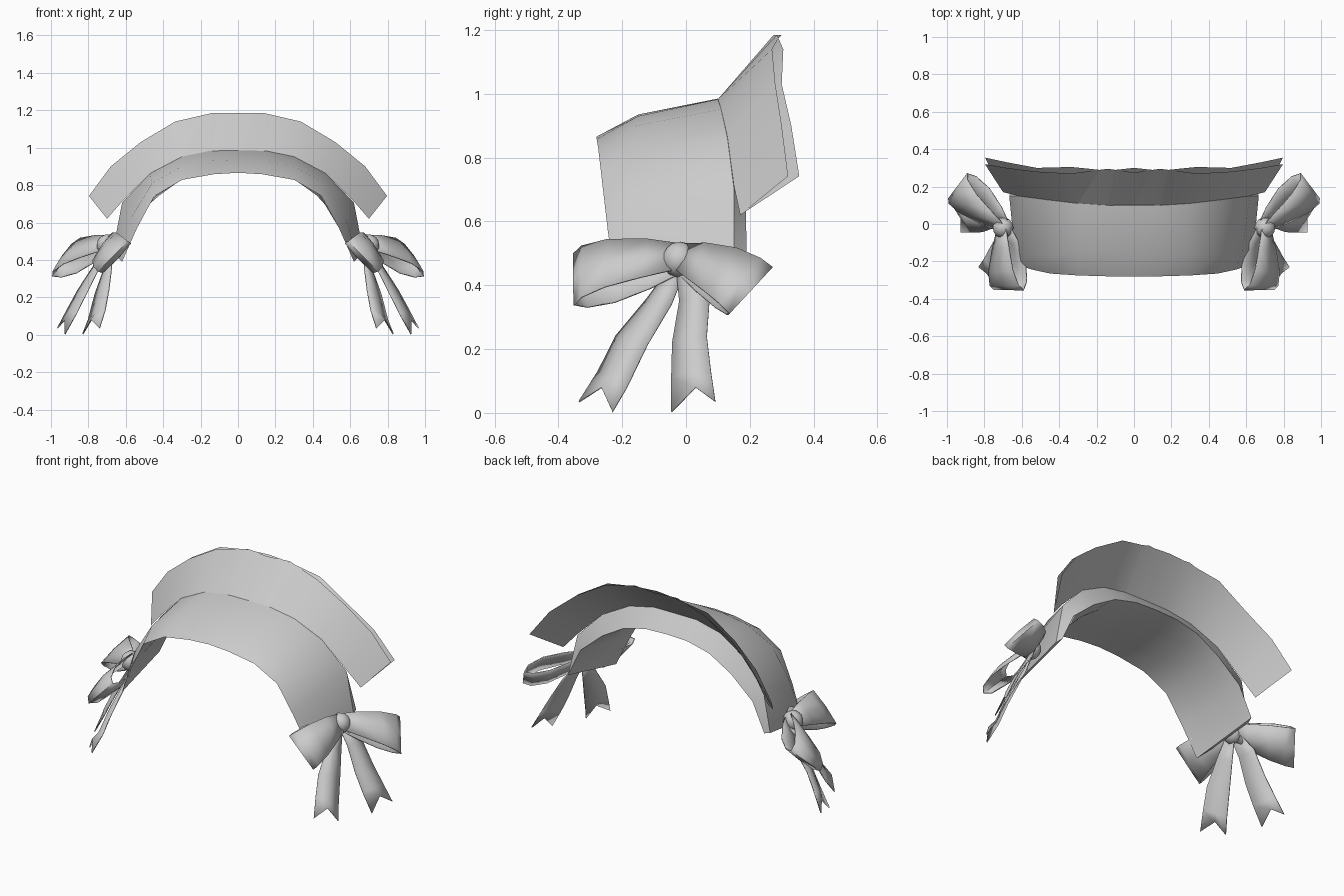
import bpy
from mathutils import Vector as V, Matrix

if "Cube" in bpy.data.objects:
    bpy.data.objects.remove(bpy.data.objects["Cube"])


def make(name, verts, faces, thick=0.0, angle=1.2):
    me = bpy.data.meshes.new(name)
    me.from_pydata([tuple(v) for v in verts], [], faces)
    me.update()
    ob = bpy.data.objects.new(name, me)
    bpy.context.collection.objects.link(ob)
    if thick:
        m = ob.modifiers.new("thickness", 'SOLIDIFY')
        m.thickness, m.offset = thick, 0
    bpy.ops.object.select_all(action='DESELECT')
    bpy.context.view_layer.objects.active = ob
    ob.select_set(True)
    bpy.ops.object.shade_smooth_by_angle(angle=angle)
    return ob


def grid(name, rows, thick=0.0, angle=1.2, closed=False):
    """Sheet (or closed tube) of quads through rows of points."""
    n, m = len(rows[0]), len(rows)
    verts = [p for r in rows for p in r]
    faces = []
    for r in range(m if closed else m - 1):
        q = (r + 1) % m
        faces += [(r * n + i, r * n + i + 1, q * n + i + 1, q * n + i)
                  for i in range(n - 1)]
    if closed:
        faces += [tuple(r * n for r in range(m)),
                  tuple(r * n + n - 1 for r in reversed(range(m)))]
    return make(name, verts, faces, thick, angle)


def arch(half):
    """Half arch (centre to right end) completed to a full left-to-right row."""
    return [(-x, y, z) for x, y, z in reversed(half[1:])] + half


# padded headband: front edge, front fold, top ridge, rear edge
front = [(0, -.28, .866), (.13, -.28, .858), (.3, -.275, .828), (.447, -.265, .742),
         (.54, -.245, .57), (.62, -.22, .39)]
fold = [(0, -.15, .935), (.14, -.15, .93), (.3, -.155, .9), (.46, -.165, .81),
        (.575, -.17, .62), (.64, -.12, .41)]
ridge = [(0, .1, .985), (.15, .1, .983), (.3, .11, .952), (.47, .13, .862),
         (.62, .15, .705), (.667, .15, .46)]
rear = [(0, .185, .89), (.14, .185, .885), (.285, .185, .85), (.43, .185, .765),
        (.575, .188, .64), (.655, .19, .47)]


def lining(t, bulge):
    """Underside row between the rear and front edges, gently puckered."""
    out = []
    for i, (p, q) in enumerate(zip(rear, front)):
        v = V(p).lerp(V(q), t)
        c = V((0, v.y, .3))
        b = 0 if i == 5 else bulge + (.008 if i % 2 else -.008)
        v += (c - v).normalized() * b
        out.append(tuple(v))
    return out


rows = (front, fold, ridge, rear, lining(.25, .012), lining(.7, .0))
grid("headband", [arch(r) for r in rows], angle=.9, closed=True)

# frill: two wavy layers fanning out from the ridge
base = [(0, .1, .983), (.14, .1, .983), (.3, .11, .952), (.465, .13, .865),
        (.62, .15, .712), (.7, .17, .62)]
edge = [(0, 1.185), (.14, 1.185), (.335, 1.14), (.52, 1.03), (.68, .9), (.797, .742)]
for name, ys in (("frill_front", (.275, .295, .27, .28, .30, .32)),
                 ("frill_back", (.30, .285, .305, .30, .33, .355))):
    rim = [(x, y, z) for (x, z), y in zip(edge, ys)]
    grid(name, [arch(base), arch(rim)], angle=.3)

# bow frame: a = along the loops, d = down the tails, n = outwards
a = V((.4, .9, 0)).normalized()
d = V((.5, -.2, -.85)).normalized()
n = a.cross(d).normalized()
if n.x < 0:
    n = -n
knot = V((.70, -.02, .48))


def loop_rows(top, bottom, puff):
    """Ribbon folded from the knot to its far edge and back again."""
    top, bottom = V(top), V(bottom)
    k0, k1 = knot - d * .05, knot + d * .045
    steps = ((0, .3), (.3, .75), (.65, 1), (.9, .65), (1, 0),
             (.9, -.65), (.65, -1), (.3, -.75), (0, -.3))
    rows = []
    for t, s in steps:
        w = .06 * t * (1 - t)                    # belly in the ribbon width
        p = k0.lerp(top, t) - d * w + n * puff * s
        q = k1.lerp(bottom, t) + d * w * .3 + n * puff * s
        rows.append([p, (p + q) / 2 + n * .01 * s, q])
    return rows


def flip(p, s):
    return (p[0] * s, p[1], p[2])


# tails: pairs of edge points, then corner / notch / corner at the tip
tails = {
    "front": ([((.675, -.055, .45), (.70, -.005, .44)),
               ((.675, -.12, .36), (.72, -.045, .34)),
               ((.69, -.22, .24), (.765, -.12, .215)),
               ((.71, -.275, .13), (.80, -.185, .08))],
              ((.74, -.335, .035), (.785, -.265, .08), (.83, -.23, .003))),
    "back": ([((.70, -.03, .45), (.71, .03, .46)),
              ((.745, -.02, .35), (.77, .075, .37)),
              ((.81, -.042, .22), (.855, .065, .24)),
              ((.865, -.045, .11), (.915, .078, .13))],
             ((.925, -.045, .003), (.925, .03, .08), (.965, .092, .035))),
}

for side, s in (("right", 1), ("left", -1)):
    # bow loops
    for part, t, b in (("front", (.59, -.352, .50), (.75, -.35, .338)),
                       ("back", (.89, .27, .458), (.992, .135, .312))):
        rows = [[flip(p, s) for p in r] for r in loop_rows(t, b, .045)]
        grid(f"bow_loop_{part}_{side}", rows, .006)
    # bow tails with a notched tip
    for part, (pairs, tip) in tails.items():
        verts = [flip(p, s) for pq in pairs
                 for p in (pq[0], (V(pq[0]) + V(pq[1])) / 2 + n * .012, pq[1])]
        verts += [flip(p, s) for p in tip]
        faces = [(r * 3 + i, r * 3 + i + 1, r * 3 + i + 4, r * 3 + i + 3)
                 for r in range(len(pairs)) for i in (0, 1)]
        make(f"bow_tail_{part}_{side}", verts, faces, .006)
    # knot
    bpy.ops.mesh.primitive_uv_sphere_add(segments=12, ring_count=8, radius=1)
    ob = bpy.context.object
    ob.name = f"bow_knot_{side}"
    up = n.cross(a).normalized()
    rot = Matrix((a, up, n)).transposed().to_4x4()
    ob.data.transform(Matrix.Diagonal((s, 1, 1, 1)) @ Matrix.Translation(knot) @ rot
                      @ Matrix.Diagonal((.055, .058, .055, 1)))
    if s < 0:
        ob.data.flip_normals()
    bpy.ops.object.shade_smooth()
